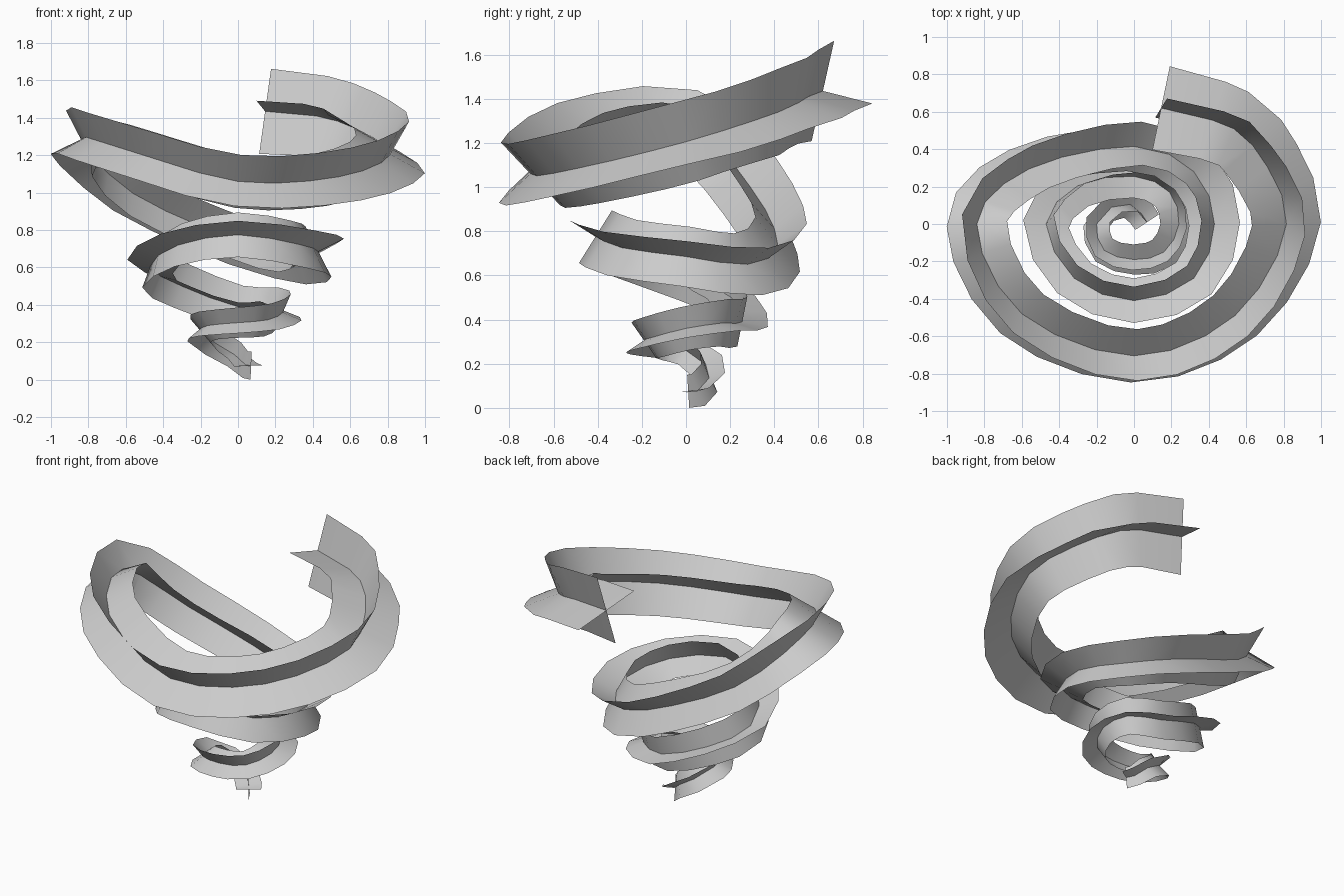
import bpy, bmesh
from math import sin, cos, radians
from mathutils import Vector

if "Cube" in bpy.data.objects:
    bpy.data.objects.remove(bpy.data.objects["Cube"])

# Centre line of the widening spiral: x, y, z, roll of the cross section in degrees
PATH = [
    (.07, .01, .075, 0), (.04, .055, .08, 8), (-.02, .105, .135, 20), (-.12, .09, .195, 36),
    (-.20, 0, .26, 49), (-.16, -.14, .29, 53), (0, -.19, .305, 55),
    (.16, -.15, .32, 60), (.24, 0, .36, 66), (.19, .17, .385, 72),
    (0, .255, .39, 78), (-.30, .205, .50, 93), (-.47, 0, .605, 108),
    (-.32, -.29, .72, 118), (0, -.41, .775, 122), (.32, -.29, .725, 120),
    (.43, 0, .685, 117), (.32, .28, .65, 118), (0, .415, .74, 127),
    (-.56, .295, .995, 143), (-.84, 0, 1.285, 153), (-.60, -.48, 1.23, 145),
    (0, -.705, 1.06, 137), (.54, -.49, 1.085, 141), (.815, 0, 1.205, 150),
    (.635, .42, 1.34, 159), (.42, .555, 1.41, 163), (.145, .62, 1.435, 166),
]


def catmull(p, u):
    """Smooth interpolation along the path rows; u counts rows."""
    i = min(int(u), len(p) - 2)
    t = u - i
    rows4 = p[max(i - 1, 0)], p[i], p[i + 1], p[min(i + 2, len(p) - 1)]
    return [.5 * (2 * q + (r - o) * t + (2 * o - 5 * q + 4 * r - s) * t * t
                  + (3 * q - o - 3 * r + s) * t ** 3)
            for o, q, r, s in zip(*rows4)]


# Coarse sampling in the small inner turn, finer in the wide turns
last = len(PATH) - 1
stations = []
for i in range(last):
    n = 1 if i < 4 or i == last - 1 else 2 if i < 18 or i == last - 2 else 3
    stations += [i + k / n for k in range(n)]
stations.append(last)

# Sweep a thin four-armed cross along the path, growing as it climbs
bm = bmesh.new()
rings = []
for u in stations:
    x, y, z, roll = catmull(PATH, u)
    behind = Vector(catmull(PATH, max(u - .02, 0))[:3])
    ahead = Vector(catmull(PATH, min(u + .02, last))[:3])
    tangent = (ahead - behind).normalized()
    out = tangent.cross(Vector((0, 0, 1))).normalized()
    up = out.cross(tangent)
    t = u / last
    arm = .075 + .09 * t + .07 * t * t
    c = Vector((x, y, z))
    ring = [bm.verts.new(c)]
    for q in range(4):
        ang = radians(roll + 90 * q)
        ring.append(bm.verts.new(c + arm * (cos(ang) * out + sin(ang) * up)))
    rings.append(ring)

for r0, r1 in zip(rings, rings[1:]):
    for q in range(1, 5):
        bm.faces.new((r0[0], r1[0], r1[q], r0[q]))

mesh = bpy.data.meshes.new("spiral_ribbon")
bm.to_mesh(mesh)
bm.free()
ribbon = bpy.data.objects.new("spiral_ribbon", mesh)
bpy.context.collection.objects.link(ribbon)

# Smooth along the sweep, crisp where the arms meet
bpy.context.view_layer.objects.active = ribbon
ribbon.select_set(True)
bpy.ops.object.shade_smooth_by_angle(angle=radians(50))
